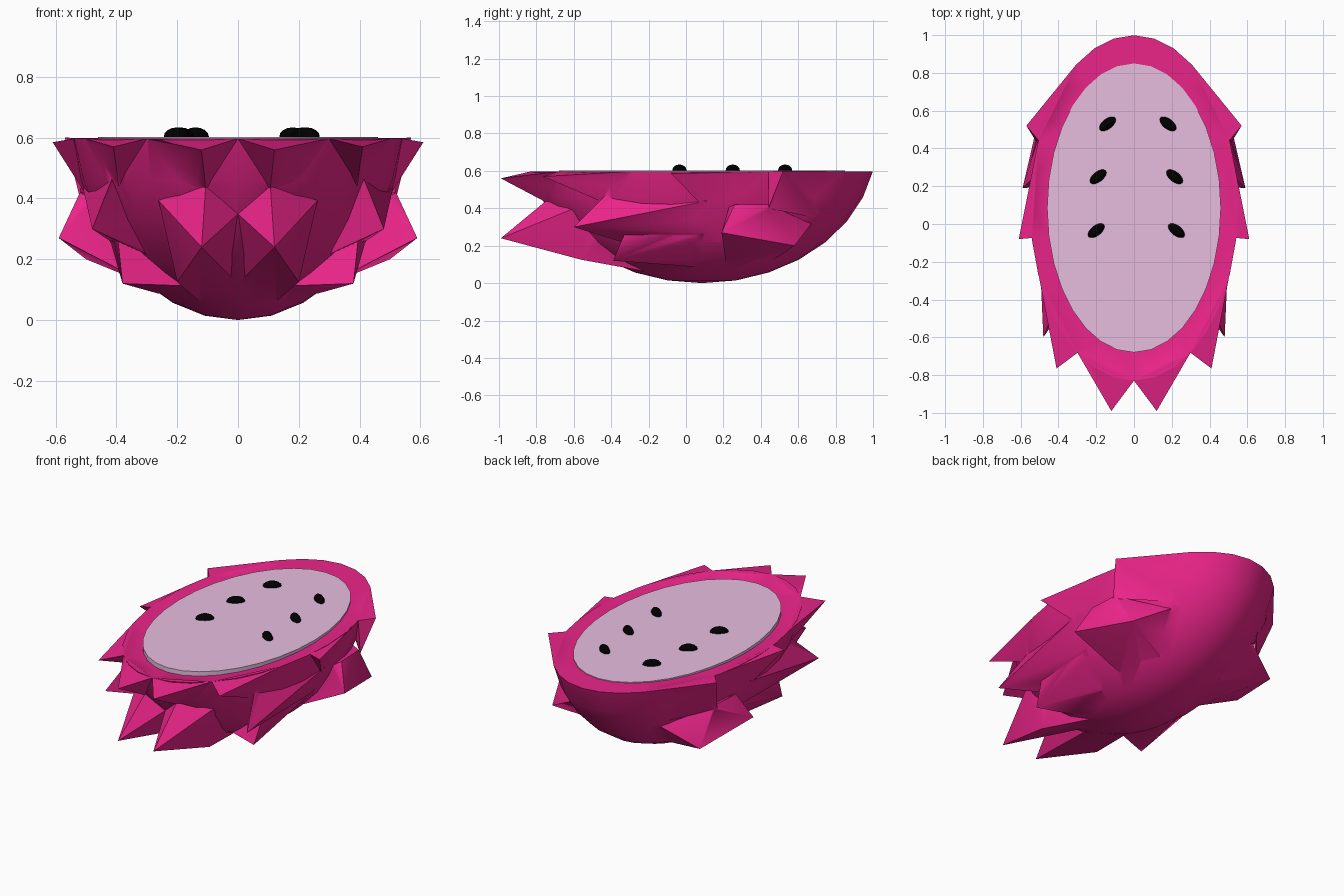
import bpy, bmesh
from math import sin, cos, pi, radians
from mathutils import Vector, Matrix

if "Cube" in bpy.data.objects:
    bpy.data.objects.remove(bpy.data.objects["Cube"])

N, RINGS = 32, 7
CY = 0.085


def mat(name, rgb):
    m = bpy.data.materials.new(name)
    m.diffuse_color = (*rgb, 1)
    m.use_nodes = True
    m.node_tree.nodes["Principled BSDF"].inputs["Base Color"].default_value = m.diffuse_color
    return m


def make(bm, name, material):
    bmesh.ops.recalc_face_normals(bm, faces=bm.faces)
    me = bpy.data.meshes.new(name)
    bm.to_mesh(me)
    bm.free()
    ob = bpy.data.objects.new(name, me)
    bpy.context.collection.objects.link(ob)
    me.materials.append(material)
    return ob


def smooth(ob, angle=40):
    bpy.ops.object.select_all(action='DESELECT')
    ob.select_set(True)
    bpy.context.view_layer.objects.active = ob
    bpy.ops.object.shade_smooth_by_angle(angle=radians(angle))


def shell(u, phi):
    """Point on the fruit: u degrees from the front, phi degrees up from the bottom."""
    u, phi = radians(u), radians(phi)
    return Vector((0.56 * sin(phi) * sin(u), CY - 0.932 * sin(phi) * cos(u),
                   0.742 - 0.742 * cos(phi)))


pink = mat("rind_pink", (0.83, 0.018, 0.25))
pale = mat("flesh_pale", (0.80, 0.51, 0.74))
black = mat("seed_black", (0.0, 0.0, 0.0))

# Rind: lower bowl of an ellipsoid, closed by the flat cut rim
bm = bmesh.new()
rings = [[bm.verts.new(shell(360 * i / N, 11.25 * r)) for i in range(N)]
         for r in range(1, RINGS + 1)]
rings.append([bm.verts.new((0.46 * sin(2 * pi * i / N), CY - 0.765 * cos(2 * pi * i / N),
                            0.586 - 0.012 * cos(2 * pi * i / N))) for i in range(N)])
bottom = bm.verts.new((0, CY, 0))
for i in range(N):
    j = (i + 1) % N
    bm.faces.new((bottom, rings[0][j], rings[0][i]))
    for a, b in zip(rings, rings[1:]):
        bm.faces.new((a[i], a[j], b[j], b[i]))
bm.faces.new(rings[-1])
rind = make(bm, "rind", pink)

# Scales: raised corners and footprint (u, phi) on the rind, mirrored left and right
RIM = 78.75
scales = [
    # along the rim
    ([(0.12, -0.99, 0.56)], [(0, RIM), (33, RIM), (12, 65)]),
    ([(0.41, -0.765, 0.57)], [(33, RIM), (66, RIM), (50, 66)]),
    ([(0.61, -0.08, 0.585)], [(80, RIM), (112, RIM), (90, 64)]),
    ([(0.57, 0.52, 0.6), (0.52, 0.44, 0.4)], [(113, RIM), (146, RIM), (140, 58)]),
    # lower row
    ([(0.12, -0.99, 0.24), (0.2, -0.56, 0.125)],
     [(0, 58), (12, 66), (32, 62), (33, 48), (4, 36), (35, 24)]),
    ([(0.48, -0.60, 0.30)], [(53, 68), (92, 66), (92, 50), (50, 45)]),
    ([(0.38, -0.39, 0.12)], [(37, 32), (60, 56), (88, 48), (85, 28)]),
    ([(0.59, 0.19, 0.27), (0.5, 0.58, 0.2), (0.52, 0.26, 0.42), (0.51, 0.44, 0.42)],
     [(100, 63), (140, 55), (138, 34), (105, 32)]),
]
helpers = bpy.data.collections.new("scale_cutters")
bpy.context.scene.collection.children.link(helpers)
for k, (tips, foot) in enumerate(scales):
    for s in (1, -1):
        feet = [shell(*f) for f in foot]
        # anchor the footprint inside the rind
        inner = sum(feet, Vector()) / len(feet)
        inner += (Vector((0, CY, inner.z)) - inner) * 0.1
        bm = bmesh.new()
        vs = [bm.verts.new((s * p.x, p.y, p.z))
              for p in [Vector(t) for t in tips] + feet + [inner]]
        bmesh.ops.convex_hull(bm, input=vs)
        bmesh.ops.delete(bm, geom=[v for v in bm.verts if not v.link_faces],
                         context='VERTS')
        ob = make(bm, f"scale_{k}_{s}", pink)
        bpy.context.collection.objects.unlink(ob)
        helpers.objects.link(ob)

# Fuse the scales into one skin, then drop the helpers
mod = rind.modifiers.new("fuse", 'BOOLEAN')
mod.operation, mod.solver = 'UNION', 'EXACT'
mod.operand_type, mod.collection = 'COLLECTION', helpers
bpy.ops.object.select_all(action='DESELECT')
rind.select_set(True)
bpy.context.view_layer.objects.active = rind
bpy.ops.object.modifier_apply(modifier=mod.name)
for ob in list(helpers.objects):
    bpy.data.objects.remove(ob)
bpy.data.collections.remove(helpers)
smooth(rind, 48)

# Flesh: oval disc set in the rim
bm = bmesh.new()
bmesh.ops.create_cone(bm, cap_ends=True, segments=N, radius1=1, radius2=1, depth=1,
                      matrix=Matrix.Translation((0, CY, 0.585))
                      @ Matrix.Diagonal((0.46, 0.765, 0.034, 1)))
smooth(make(bm, "flesh", pale))

# Seeds: six small slanted ovals
seeds = [(-0.14, 0.53), (0.18, 0.53), (-0.19, 0.25), (0.215, 0.25),
         (-0.2, -0.035), (0.225, -0.035)]
for k, (x, y) in enumerate(seeds):
    bm = bmesh.new()
    bmesh.ops.create_uvsphere(bm, u_segments=16, v_segments=8, radius=1,
                              matrix=Matrix.Translation((x, y, 0.604))
                              @ Matrix.Rotation(radians(38 if x < 0 else -38), 4, 'Z')
                              @ Matrix.Diagonal((0.052, 0.027, 0.03, 1)))
    smooth(make(bm, f"seed_{k + 1}", black))
